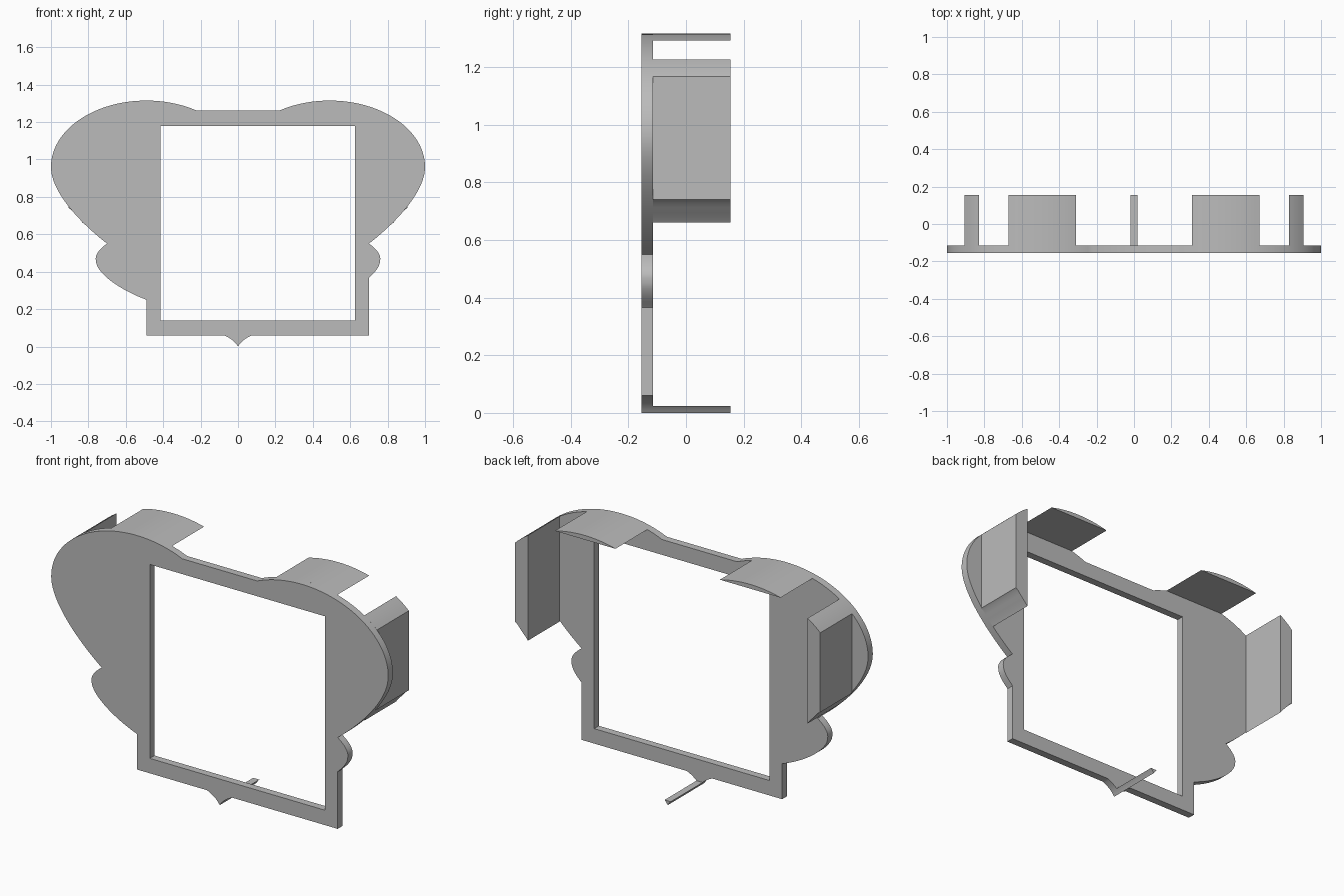
import bpy, bmesh
from math import sqrt, sin, cos, asin, pi
from mathutils import Vector
from mathutils.geometry import interpolate_bezier

if "Cube" in bpy.data.objects:
    bpy.data.objects.remove(bpy.data.objects["Cube"])

FRONT, BACK, TAB_END = -0.155, -0.115, 0.155
LOBE_X, LOBE_Z, LOBE_A, LOBE_B = 0.49, 0.96, 0.51, 0.355

grey = bpy.data.materials.new("plain_grey")
grey.use_nodes = True
colour = (0.5, 0.5, 0.5, 1)
grey.diffuse_color = colour
grey.node_tree.nodes["Principled BSDF"].inputs["Base Color"].default_value = colour


def bezier(a, b, c, d, n=20):
    pts = interpolate_bezier(*[Vector((p[0], p[1], 0)) for p in (a, b, c, d)], n)
    return [(p.x, p.y) for p in pts]


def mirror(pts):
    return [(-x, z) for x, z in reversed(pts)]


def lobe_top(x):
    return LOBE_Z + LOBE_B * sqrt(max(0, 1 - ((x - LOBE_X) / LOBE_A) ** 2))


def extrude_loops(name, loops, y0, y1):
    """Fill closed x-z loops (later loops are holes) and extrude along y."""
    bm = bmesh.new()
    edges = []
    for loop in loops:
        vs = [bm.verts.new((x, y0, z)) for x, z in loop]
        edges += [bm.edges.new((vs[i - 1], vs[i])) for i in range(len(vs))]
    bmesh.ops.triangle_fill(bm, edges=edges, use_beauty=True)
    out = bmesh.ops.extrude_face_region(bm, geom=bm.faces[:])
    moved = [g for g in out["geom"] if isinstance(g, bmesh.types.BMVert)]
    bmesh.ops.translate(bm, vec=(0, y1 - y0, 0), verts=moved)
    bmesh.ops.recalc_face_normals(bm, faces=bm.faces[:])
    mesh = bpy.data.meshes.new(name)
    bm.to_mesh(mesh)
    bm.free()
    obj = bpy.data.objects.new(name, mesh)
    bpy.context.collection.objects.link(obj)
    mesh.materials.append(grey)
    bpy.ops.object.select_all(action="DESELECT")
    obj.select_set(True)
    bpy.context.view_layer.objects.active = obj
    bpy.ops.object.shade_smooth_by_angle(angle=0.5)
    return obj


# Outline curves for the +x side, running from the bottom upwards
cusp = bezier((0, 0), (0.015, 0.025), (0.04, 0.045), (0.075, 0.06), 10)
bump_low = bezier((0.49, 0.25), (0.65, 0.31), (0.76, 0.40), (0.76, 0.46))
bump_top = bezier((0.76, 0.46), (0.765, 0.485), (0.75, 0.515), (0.70, 0.55), 10)
lobe_low = bezier((0.70, 0.55), (0.83, 0.65), (1.0, 0.82), (1.0, 0.96), 24)
end = pi - asin((1.262 - LOBE_Z) / LOBE_B)
lobe_arc = [(LOBE_X + LOBE_A * cos(end * i / 40), LOBE_Z + LOBE_B * sin(end * i / 40))
            for i in range(41)]
upper = bump_top[1:] + lobe_low[1:] + lobe_arc[1:]

# Face plate: the -x side keeps the whole bump, the +x side is cut by a straight wall
wall = 0.70
right_low = [(wall, 0.06), (wall, 0.366)] + [p for p in bump_low if p[0] > wall + 0.005]
left_low = [(0.49, 0.06)] + bump_low
outline = cusp + right_low + upper + mirror(left_low + upper) + mirror(cusp[1:])
window = [(-0.415, 0.14), (0.625, 0.14), (0.625, 1.18), (-0.415, 1.18)]
extrude_loops("face_plate", [outline, window], FRONT, BACK)

# Tabs reaching back from the plate edge
top_tab = [(0.31 + 0.36 * i / 16, lobe_top(0.31 + 0.36 * i / 16)) for i in range(17)]
inner, outer = 0.83, 0.905
side_low = [(inner, 0.66)] + [p for p in lobe_low if inner < p[0] < outer] + [(outer, 0.74)]
steps = [outer + (inner - outer) * i / 6 for i in range(7)]
side_tab = side_low + [(x, lobe_top(x)) for x in steps]
for side, flip in (("left", lambda p: p), ("right", mirror)):
    extrude_loops(side + "_top_tab", [flip(top_tab)], BACK, TAB_END)
    extrude_loops(side + "_side_tab", [flip(side_tab)], BACK, TAB_END)
tip = [p for p in cusp if p[1] < 0.028]
extrude_loops("bottom_tab", [tip + mirror(tip[1:])], BACK, TAB_END)
